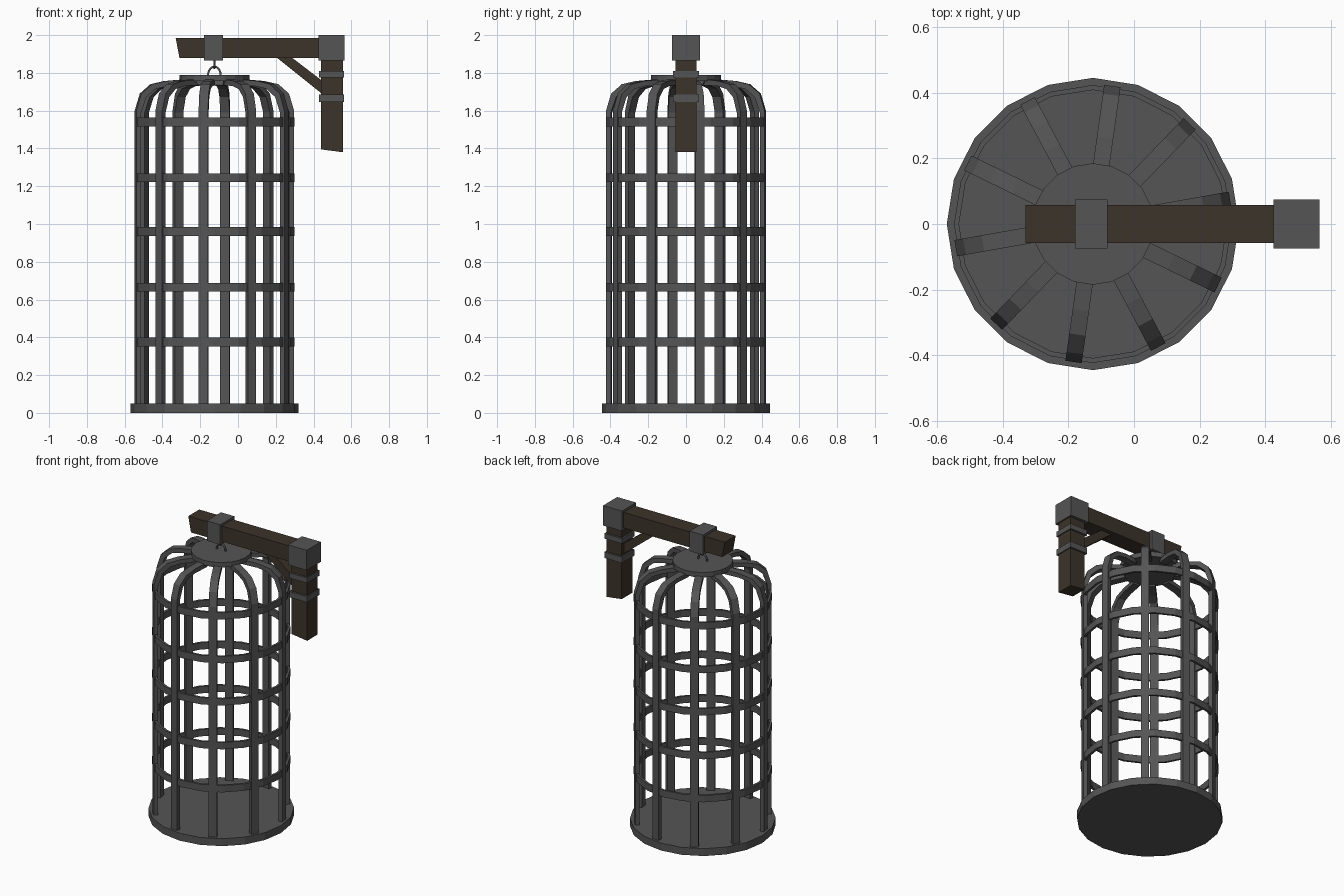
import bpy, bmesh, math
from mathutils import Matrix, Vector

cube = bpy.data.objects.get("Cube")
if cube:
    bpy.data.objects.remove(cube)

CX = -0.125  # cage axis


def material(name, rgb):
    m = bpy.data.materials.new(name)
    m.use_nodes = True
    m.diffuse_color = (*rgb, 1)
    bsdf = next(n for n in m.node_tree.nodes if n.type == 'BSDF_PRINCIPLED')
    bsdf.inputs["Base Color"].default_value = (*rgb, 1)
    return m


iron = material("dark iron", (0.09, 0.09, 0.09))
wood = material("dark wood", (0.045, 0.033, 0.023))


def finish(name, bm, mat):
    bmesh.ops.recalc_face_normals(bm, faces=bm.faces)
    me = bpy.data.meshes.new(name)
    bm.to_mesh(me)
    bm.free()
    me.materials.append(mat)
    ob = bpy.data.objects.new(name, me)
    bpy.context.collection.objects.link(ob)
    return ob


def prism(name, outline, half, mat):
    """Extrude an x-z outline from -half to +half in y."""
    bm = bmesh.new()
    face = bm.faces.new([bm.verts.new((x, -half, z)) for x, z in outline])
    ext = bmesh.ops.extrude_face_region(bm, geom=[face])
    moved = [v for v in ext["geom"] if isinstance(v, bmesh.types.BMVert)]
    bmesh.ops.translate(bm, verts=moved, vec=(0, 2 * half, 0))
    return finish(name, bm, mat)


def box(name, x0, x1, z0, z1, half, mat):
    return prism(name, [(x0, z0), (x1, z0), (x1, z1), (x0, z1)], half, mat)


def disc(name, radius, z0, z1):
    bm = bmesh.new()
    bmesh.ops.create_cone(bm, cap_ends=True, segments=20, radius1=radius,
                          radius2=radius, depth=z1 - z0,
                          matrix=Matrix.Translation((CX, 0, (z0 + z1) / 2)))
    return finish(name, bm, iron)


def hoop(name, z, inner, outer, height, sides=20):
    bm = bmesh.new()
    rows = []
    for i in range(sides):
        a = math.tau * i / sides
        rows.append([bm.verts.new((CX + r * math.cos(a), r * math.sin(a), z + h))
                     for r, h in ((inner, -height / 2), (outer, -height / 2),
                                  (outer, height / 2), (inner, height / 2))])
    for i in range(sides):
        a, b = rows[i], rows[(i + 1) % sides]
        for k in range(4):
            n = (k + 1) % 4
            bm.faces.new((a[k], b[k], b[n], a[n]))
    return finish(name, bm, iron)


def wire(name, points, radius):
    cu = bpy.data.curves.new(name, 'CURVE')
    cu.dimensions = '3D'
    cu.bevel_depth = radius
    cu.bevel_resolution = 1
    cu.use_fill_caps = True
    sp = cu.splines.new('POLY')
    sp.points.add(len(points) - 1)
    for p, co in zip(sp.points, points):
        p.co = (*co, 1)
    cu.materials.append(iron)
    ob = bpy.data.objects.new(name, cu)
    bpy.context.collection.objects.link(ob)
    return ob


# Cage floor, crown and hoops
disc("cage_floor", 0.445, 0, 0.05)
disc("cage_crown", 0.185, 1.757, 1.79)
for i, z in enumerate((0.375, 0.665, 0.96, 1.245, 1.54)):
    hoop(f"cage_hoop_{i + 1}", z, 0.408, 0.423, 0.046)

# Upright bars, bent inward at the top to meet the crown
outer = [(0.424, 0.03), (0.424, 1.60), (0.397, 1.69), (0.34, 1.74),
         (0.265, 1.757), (0.17, 1.765)]
inner = [(0.15, 1.735), (0.255, 1.73), (0.32, 1.715), (0.37, 1.672),
         (0.398, 1.59), (0.398, 0.03)]
for i in range(10):
    bar = prism(f"cage_bar_{i + 1}", outer + inner, 0.025, iron)
    bar.location.x = CX
    bar.rotation_euler.z = math.radians(10 + 36 * i)

# Hanging loop on the crown and hook under the beam
arc = [math.pi * i / 10 for i in range(11)]
wire("crown_loop", [(CX + 0.034 * math.cos(a), 0, 1.785 + 0.048 * math.sin(a))
                    for a in arc], 0.006)
wire("beam_hook", [(CX, 0.03 * math.cos(a), 1.87 - 0.045 * math.sin(a))
                   for a in arc], 0.006)

# Timber bracket
prism("beam", [(-0.31, 1.88), (0.45, 1.88), (0.45, 1.985), (-0.33, 1.985)], 0.058, wood)
prism("post", [(0.44, 1.395), (0.555, 1.38), (0.555, 1.88), (0.44, 1.88)], 0.056, wood)
prism("brace", [(0.20, 1.885), (0.45, 1.685), (0.45, 1.755), (0.28, 1.885)], 0.03, wood)

# Iron fittings
box("beam_clamp", -0.18, -0.08, 1.865, 2.0, 0.075, iron)
box("corner_block", 0.425, 0.565, 1.865, 2.0, 0.075, iron)
box("upper_post_band", 0.43, 0.562, 1.775, 1.81, 0.068, iron)
box("lower_post_band", 0.43, 0.562, 1.645, 1.685, 0.068, iron)
